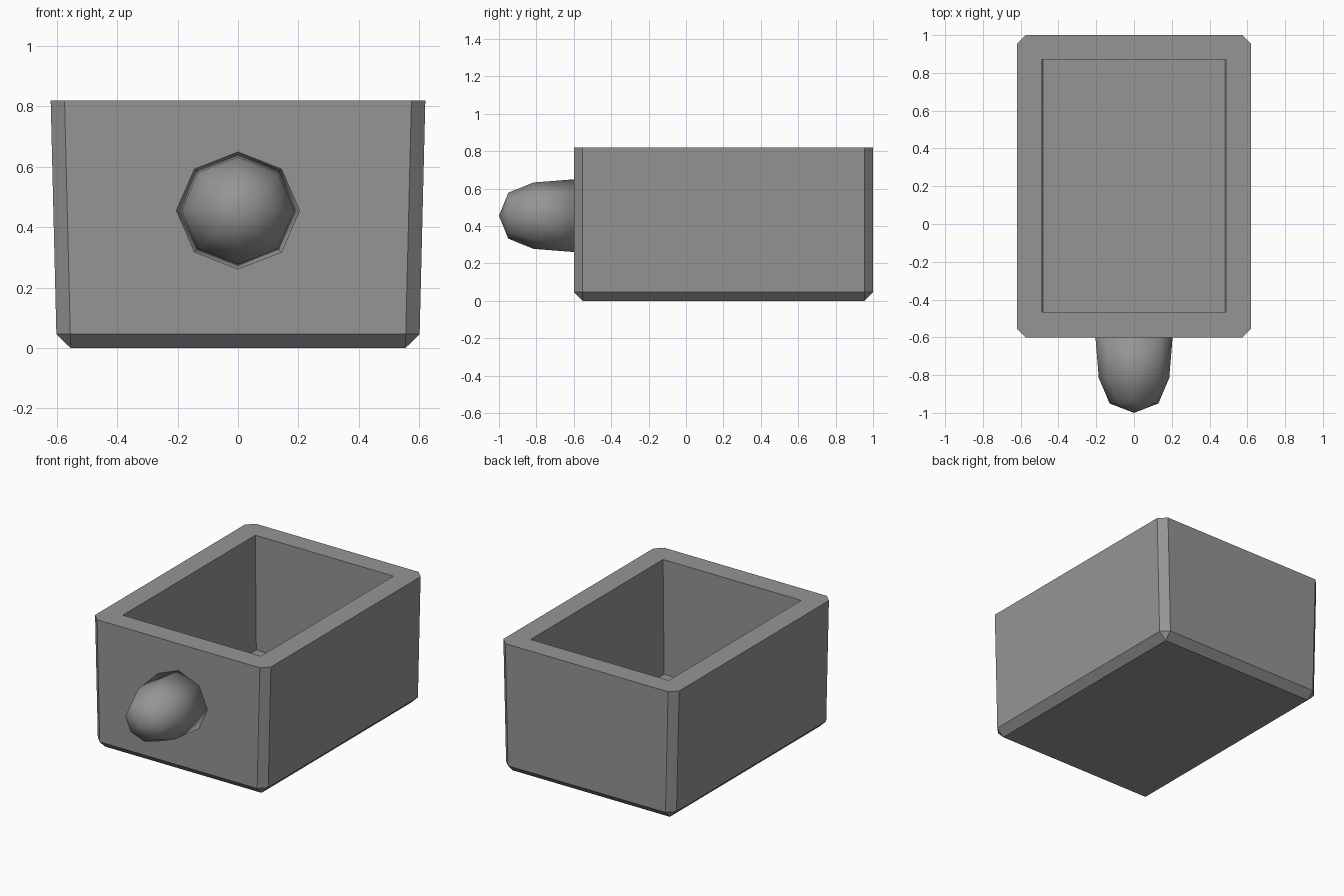
import bpy, bmesh, math
from mathutils import Vector

cube = bpy.data.objects.get("Cube")
if cube:
    bpy.data.objects.remove(cube, do_unlink=True)

grey = bpy.data.materials.new("plain_grey")
grey.use_nodes = True
COLOUR = (0.3, 0.3, 0.3, 1)
grey.diffuse_color = COLOUR
grey.node_tree.nodes["Principled BSDF"].inputs["Base Color"].default_value = COLOUR


def finish(bm, name, smooth):
    bmesh.ops.recalc_face_normals(bm, faces=bm.faces)
    for f in bm.faces:
        f.smooth = smooth
    mesh = bpy.data.meshes.new(name)
    bm.to_mesh(mesh)
    bm.free()
    mesh.materials.append(grey)
    obj = bpy.data.objects.new(name, mesh)
    bpy.context.collection.objects.link(obj)
    return obj


def set_rect(verts, half_x, y_front, y_back, z):
    """Move four corner vertices onto a level rectangle."""
    mid = sum((v.co for v in verts), Vector()) / 4
    for v in verts:
        v.co = (math.copysign(half_x, v.co.x - mid.x),
                y_back if v.co.y > mid.y else y_front, z)


# Drawer box: slightly flared, open on top
FRONT, BACK, TOP = -0.6, 1.0, 0.82
bm = bmesh.new()
bmesh.ops.create_cube(bm, size=1)
top = max(bm.faces, key=lambda f: f.calc_center_median().z)
bottom = min(bm.faces, key=lambda f: f.calc_center_median().z)
set_rect(top.verts, 0.62, FRONT, BACK, TOP)
set_rect(bottom.verts, 0.60, FRONT, BACK, 0)
outer_edges = [e for e in bm.edges if e not in set(top.edges)]

# Cavity: inset the rim, then sink the floor
bmesh.ops.inset_region(bm, faces=[top], thickness=0.1)
set_rect(top.verts, 0.487, -0.465, 0.87, TOP)
sunk = bmesh.ops.extrude_discrete_faces(bm, faces=[top])["faces"][0]
set_rect(sunk.verts, 0.48, -0.465, 0.87, 0.09)

# Chamfer the upright corners and the bottom edges
bmesh.ops.bevel(bm, geom=outer_edges, offset=0.046, segments=1,
                affect='EDGES', clamp_overlap=True)
finish(bm, "drawer_box", False)

# Knob: eight-sided rounded profile along -y
SIDES = 8
bm = bmesh.new()
rings = []
for y, scale in ((-0.59, 1.0), (-0.815, 0.91), (-0.95, 0.63)):
    rings.append([bm.verts.new((0.205 * scale * math.cos(a), y,
                                0.455 + 0.195 * scale * math.sin(a)))
                  for a in (math.tau * i / SIDES for i in range(SIDES))])
tip = bm.verts.new((0, -1, 0.455))
bm.faces.new(rings[0])
for i in range(SIDES):
    j = (i + 1) % SIDES
    for a, b in zip(rings, rings[1:]):
        bm.faces.new((a[i], a[j], b[j], b[i]))
    bm.faces.new((rings[-1][i], rings[-1][j], tip))
finish(bm, "knob", True)
